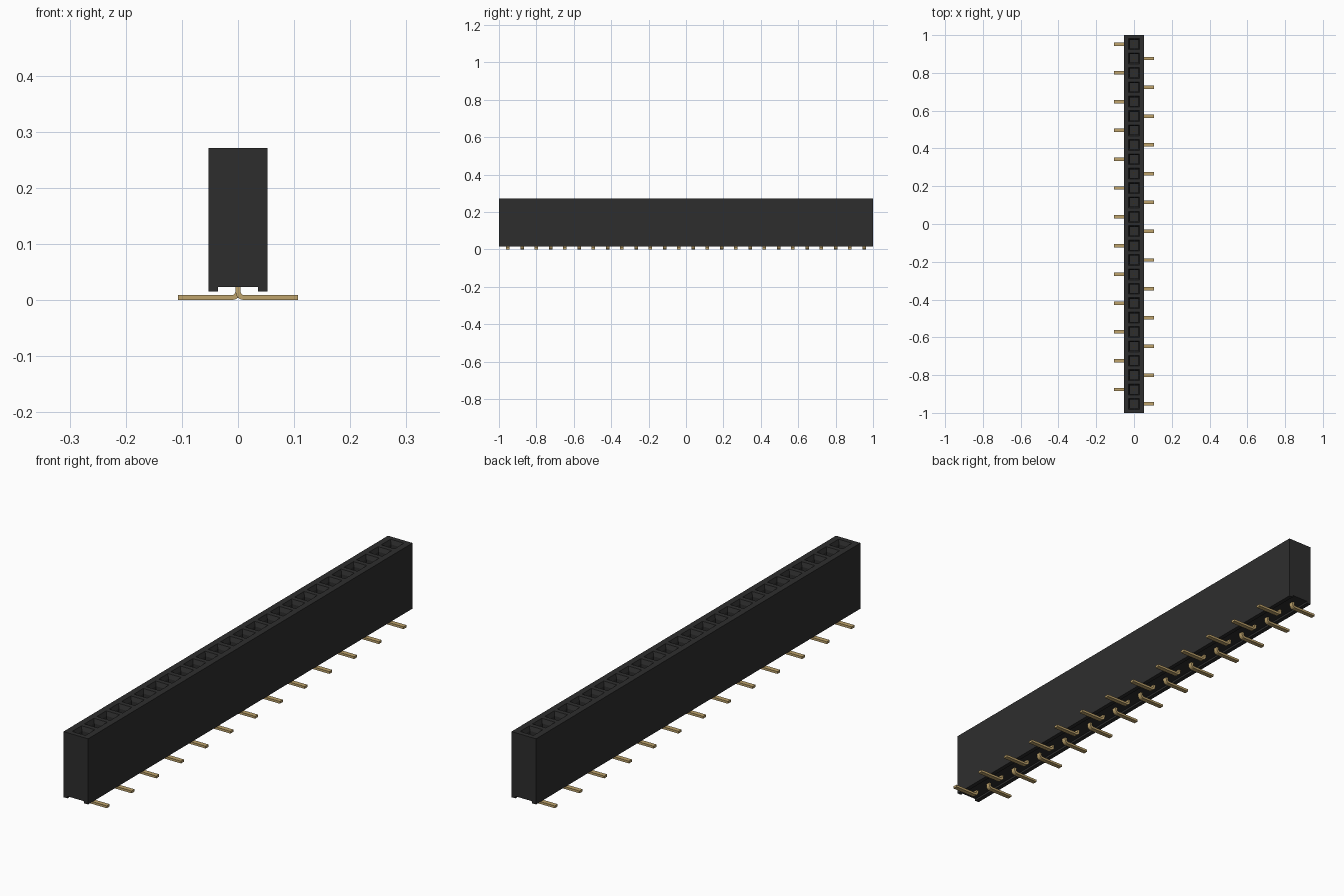
import bpy, bmesh, math
from mathutils import Vector

if "Cube" in bpy.data.objects:
    bpy.data.objects.remove(bpy.data.objects["Cube"], do_unlink=True)

COUNT, PITCH = 26, 0.0762
HALF_W, HALF_L = 0.053, 1.0
BOTTOM, CHANNEL, TOP = 0.015, 0.023, 0.271


def material(name, colour):
    m = bpy.data.materials.new(name)
    m.use_nodes = True
    m.diffuse_color = colour
    m.node_tree.nodes["Principled BSDF"].inputs["Base Color"].default_value = colour
    return m


black = material("black plastic", (0.027, 0.027, 0.027, 1))
gold = material("gold metal", (0.52, 0.37, 0.15, 1))


def finish(bm, name, mat):
    bmesh.ops.recalc_face_normals(bm, faces=bm.faces)
    mesh = bpy.data.meshes.new(name)
    bm.to_mesh(mesh)
    bm.free()
    mesh.materials.append(mat)
    obj = bpy.data.objects.new(name, mesh)
    bpy.context.collection.objects.link(obj)
    return obj


def prism(bm, profile, y, depth):
    """Extrude an x-z outline along y, centred on y."""
    face = bm.faces.new([bm.verts.new((x, y - depth / 2, z)) for x, z in profile])
    ext = bmesh.ops.extrude_face_region(bm, geom=[face])["geom"]
    moved = [g for g in ext if isinstance(g, bmesh.types.BMVert)]
    bmesh.ops.translate(bm, verts=moved, vec=(0, depth, 0))


def cut(bm, point, normal):
    geom = bm.verts[:] + bm.edges[:] + bm.faces[:]
    bmesh.ops.bisect_plane(bm, geom=geom, plane_co=point, plane_no=normal)


# Housing: a long block with a channel along its underside
bm = bmesh.new()
right = [(0.036, CHANNEL), (0.036, BOTTOM), (HALF_W, BOTTOM), (HALF_W, TOP)]
prism(bm, right + [(-x, z) for x, z in reversed(right)], 0, 2 * HALF_L)
bmesh.ops.recalc_face_normals(bm, faces=bm.faces)

# Square cells on the top, one per contact
for x in (-PITCH / 2, PITCH / 2):
    cut(bm, (x, 0, 0), (1, 0, 0))
for i in range(COUNT + 1):
    cut(bm, (0, (i - COUNT / 2) * PITCH, 0), (0, 1, 0))
cells = [f for f in bm.faces if f.normal.z > 0.9
         and f.calc_center_median().z > TOP - 0.001
         and abs(f.calc_center_median().x) < 0.01
         and abs(f.calc_center_median().y) < COUNT / 2 * PITCH]

# Sockets: chamfered mouth and deep square well
bmesh.ops.inset_individual(bm, faces=cells, thickness=PITCH / 2 - 0.025)
bmesh.ops.inset_individual(bm, faces=cells, thickness=0.009, depth=-0.016)
wells = bmesh.ops.extrude_discrete_faces(bm, faces=cells)["faces"]
for f in wells:
    bmesh.ops.translate(bm, verts=f.verts[:], vec=(0, 0, -0.17))
finish(bm, "housing", black)

# Bent solder leg outline: foot, rounded bend, upright stem
T, R = 0.009, 0.006
corner = Vector((T / 2 + R, T + R))


def bend(radius):
    angles = [math.pi * (1.5 - k / 8) for k in range(5)]
    return [tuple(corner + radius * Vector((math.cos(a), math.sin(a)))) for a in angles]


leg = [(0.107, 0)] + bend(R + T) + [(-T / 2, 0.03), (T / 2, 0.03)]
leg += bend(R)[::-1] + [(0.107, T)]

# Legs alternate sides; every socket holds a pair of spring blades
legs, blades = bmesh.new(), bmesh.new()
for i in range(COUNT):
    y = (i - (COUNT - 1) / 2) * PITCH
    side = 1 if i % 2 == 0 else -1
    prism(legs, [(side * x, z) for x, z in leg], y, 0.018)
    for offset in (-0.006, 0.006):
        prism(blades, [(-0.006, 0.08), (0.006, 0.08), (0.006, 0.235), (-0.006, 0.235)],
              y + offset, 0.004)
finish(legs, "solder_legs", gold)
finish(blades, "spring_contacts", gold)
